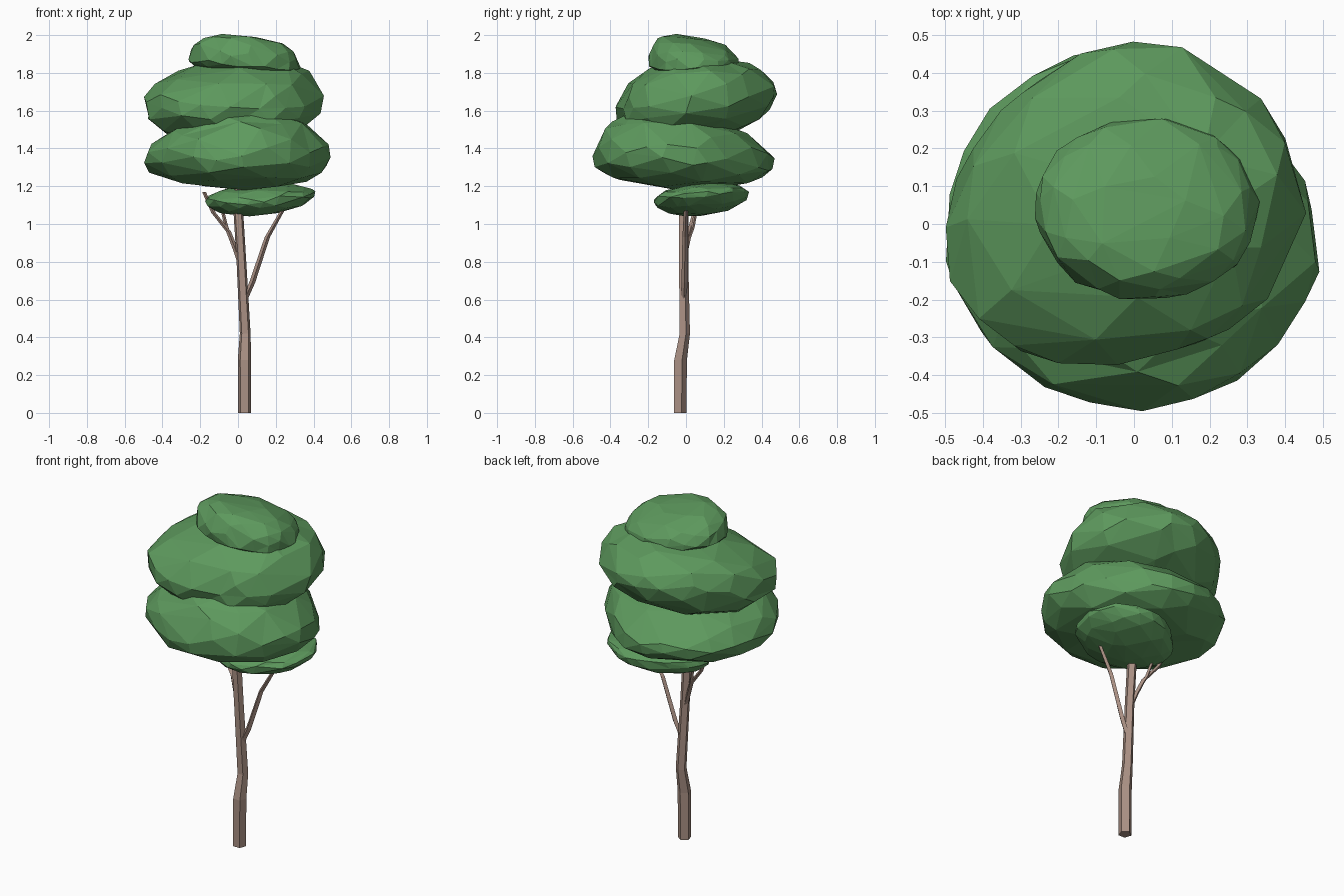
import bpy, bmesh, math, random
from mathutils import Vector, Euler

if "Cube" in bpy.data.objects:
    bpy.data.objects.remove(bpy.data.objects["Cube"])

random.seed(4)


def material(name, rgb):
    m = bpy.data.materials.new(name)
    m.diffuse_color = (*rgb, 1)
    m.use_nodes = True
    m.node_tree.nodes["Principled BSDF"].inputs["Base Color"].default_value = m.diffuse_color
    return m


LEAF = material("leaf_green", (0.11, 0.32, 0.11))
BARK = material("bark_brown", (0.40, 0.28, 0.23))


def finish(bm, name, mat):
    me = bpy.data.meshes.new(name)
    bm.to_mesh(me)
    bm.free()
    me.materials.append(mat)
    ob = bpy.data.objects.new(name, me)
    bpy.context.collection.objects.link(ob)
    return ob


def tube(name, points, sides, turn=0.0):
    """Faceted tapering limb through (x, y, z, radius) points."""
    bm = bmesh.new()
    rings = []
    for x, y, z, r in points:
        rings.append([bm.verts.new((x + r * math.cos(turn + math.tau * i / sides),
                                    y + r * math.sin(turn + math.tau * i / sides), z))
                      for i in range(sides)])
    for a, b in zip(rings, rings[1:]):
        for i in range(sides):
            j = (i + 1) % sides
            bm.faces.new((a[i], a[j], b[j], b[i]))
    bm.faces.new(rings[0][::-1])
    bm.faces.new(rings[-1])
    return finish(bm, name, BARK)


def clump(name, centre, rx, ry, up, down, tilt=(0, 0), top_tilt=(0, 0), low_tilt=(0, 0),
          powers=(2, 2.3), bulges=(), keep=0.45):
    """Flattened leaf mass: tilted rim, own depth and roundness above and below,
    bulges = (x, y, amount) pushes or pulls one side."""
    bm = bmesh.new()
    bmesh.ops.create_icosphere(bm, subdivisions=3, radius=1)
    turn = Euler([random.uniform(0, 3) for _ in range(3)]).to_matrix()
    for v in bm.verts:
        p = turn @ v.co
        r = math.hypot(p.x, p.y)
        power = powers[0] if p.z > 0 else powers[1]
        p /= (r ** power + abs(p.z) ** power) ** (1 / power)
        v.co = p * random.uniform(0.97, 1.03)
    # fit to the exact unit box, then shape
    lo = [min(v.co[i] for v in bm.verts) for i in range(3)]
    hi = [max(v.co[i] for v in bm.verts) for i in range(3)]
    for v in bm.verts:
        x, y, z = (2 * (v.co[i] - lo[i]) / (hi[i] - lo[i]) - 1 for i in range(3))
        depth, lean = (up, top_tilt) if z > 0 else (down, low_tilt)
        h = z * depth * (1 + lean[0] * x + lean[1] * y)
        v.co = Vector(centre) + Vector((x * rx, y * ry, h + tilt[0] * x + tilt[1] * y))
        for bx, by, amount in bulges:
            d = Vector((bx, by, 0)).normalized()
            v.co += d * amount * max(0, x * d.x + y * d.y) ** 5
    ob = finish(bm, name, LEAF)
    dec = ob.modifiers.new("facets", 'DECIMATE')
    dec.ratio = keep
    return ob


# Trunk with a slight kink
tube("trunk", [(0.034, -0.034, 0, 0.036), (0.034, -0.032, 0.28, 0.037),
               (0.038, -0.009, 0.42, 0.030), (0.018, -0.015, 0.80, 0.027),
               (0.002, -0.015, 1.06, 0.027), (0.0, -0.01, 1.20, 0.020)], 5, 0.3)

# Branches
tube("right_branch", [(0.035, -0.012, 0.60, 0.016), (0.075, -0.008, 0.69, 0.016),
                      (0.155, -0.005, 0.93, 0.014), (0.24, 0.0, 1.08, 0.011)], 4)
tube("left_branch", [(0.012, -0.012, 0.79, 0.014), (-0.015, 0.0, 0.87, 0.014),
                     (-0.05, 0.02, 0.96, 0.013), (-0.13, 0.045, 1.06, 0.012),
                     (-0.18, 0.06, 1.17, 0.010)], 4)
tube("left_twig", [(-0.03, 0.01, 0.91, 0.010), (-0.06, 0.035, 0.98, 0.010),
                   (-0.085, 0.055, 1.08, 0.009)], 4)

# Foliage layers, bottom to top
clump("foliage_base", (0.115, 0.083, 1.145), 0.295, 0.253, 0.065, 0.098,
      tilt=(0.02, 0.02), powers=(2, 2), bulges=[(-1, 1, -0.04)])
clump("foliage_lower", (-0.002, -0.01, 1.35), 0.495, 0.485, 0.245, 0.165,
      tilt=(0, -0.01), top_tilt=(0.2, -0.35), powers=(1.8, 2.4),
      bulges=[(1, 1, -0.06)])
clump("foliage_upper", (-0.015, 0.063, 1.65), 0.470, 0.425, 0.23, 0.225,
      tilt=(0, 0.045), top_tilt=(0.2, -0.1), low_tilt=(-0.12, -0.2), powers=(2.1, 2.2),
      bulges=[(-1, -1, 0.07), (-1, 1, -0.05)])
clump("foliage_crown", (0.035, 0.04, 1.85), 0.297, 0.24, 0.14, 0.06,
      tilt=(-0.025, 0), top_tilt=(0, -0.3), powers=(2.6, 2.4))
